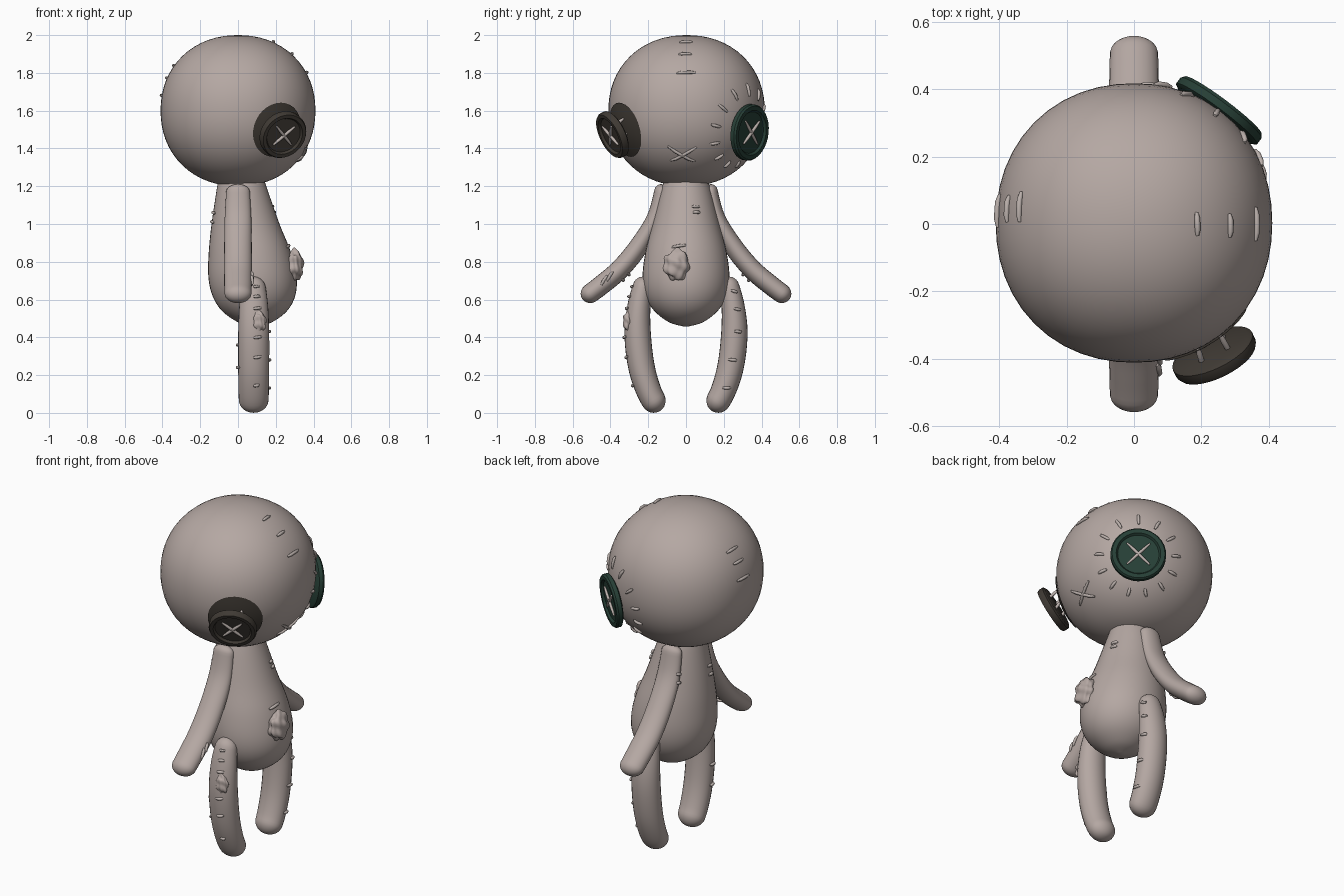
import bpy, bmesh
from math import sin, cos, pi, sqrt
from mathutils import Vector as V
from mathutils.bvhtree import BVHTree

old = bpy.data.objects.get("Cube")
if old:
    bpy.data.objects.remove(old)


def material(name, rgb):
    m = bpy.data.materials.new(name)
    m.use_nodes = True
    m.diffuse_color = (*rgb, 1)
    m.node_tree.nodes["Principled BSDF"].inputs["Base Color"].default_value = (*rgb, 1)
    return m


cloth = material("taupe cloth", (0.46, 0.39, 0.365))
thread = material("pale thread", (0.5, 0.44, 0.415))
brown = material("dark brown", (0.05, 0.042, 0.034))
green = material("dark green", (0.02, 0.05, 0.037))
trees = {}


def finish(name, bm, mat, angle=0.9):
    """Turn a bmesh into a smooth shaded object and keep its surface for stitching."""
    bmesh.ops.recalc_face_normals(bm, faces=bm.faces)
    trees[name] = BVHTree.FromBMesh(bm)
    mesh = bpy.data.meshes.new(name)
    bm.to_mesh(mesh)
    bm.free()
    ob = bpy.data.objects.new(name, mesh)
    bpy.context.collection.objects.link(ob)
    mesh.materials.append(mat)
    bpy.ops.object.select_all(action='DESELECT')
    bpy.context.view_layer.objects.active = ob
    ob.select_set(True)
    bpy.ops.object.shade_smooth_by_angle(angle=angle)


def loft(name, rings, mat, n=32, angle=0.9):
    """Skin a list of ellipses given as centre and two half axes."""
    bm = bmesh.new()
    loops = [[bm.verts.new(c + u * cos(2 * pi * i / n) + v * sin(2 * pi * i / n))
              for i in range(n)] for c, u, v in rings]
    for a, b in zip(loops, loops[1:]):
        for i in range(n):
            j = (i + 1) % n
            bm.faces.new((a[i], a[j], b[j], b[i]))
    bm.faces.new(loops[0])
    bm.faces.new(loops[-1])
    finish(name, bm, mat, angle)


def spline(rows, t):
    """Smooth interpolation through rows of values, t from 0 to 1."""
    s = t * (len(rows) - 1)
    i = min(int(s), len(rows) - 2)
    f = s - i
    near = (rows[max(0, min(len(rows) - 1, k))] for k in range(i - 1, i + 3))
    return [b + 0.5 * f * (c - a + f * (2 * a - 5 * b + 4 * c - d + f * (3 * (b - c) + d - a)))
            for a, b, c, d in zip(*near)]


def limb(name, side, x, rows, steps=40):
    """Stuffed limb: rows of y, z, thickness and width with rounded ends."""
    ts = [(1 - cos(pi * i / steps)) / 2 for i in range(steps + 1)]
    pts = [spline(rows, t) for t in ts]
    start, end = V(pts[0][:2]), V(pts[-1][:2])
    rings = []
    for i, (y, z, r, w) in enumerate(pts):
        a, b = pts[max(0, i - 1)], pts[min(steps, i + 1)]
        tangent = V((b[0] - a[0], b[1] - a[1])).normalized()
        s = min((V((y, z)) - start).length, (V((y, z)) - end).length)
        cap = max(0.02, sqrt(1 - max(0, 1 - s / r) ** 2))
        across = V((0, -tangent.y * side, tangent.x)) * r * cap
        rings.append((V((x, y * side, z)), V((w * cap, 0, 0)), across))
    loft(name, rings, cloth, 24)


# Head: slightly boxy ball
bm = bmesh.new()
bmesh.ops.create_uvsphere(bm, u_segments=48, v_segments=32, radius=1)
for v in bm.verts:
    k = sum(abs(q) ** 2.12 for q in v.co) ** (-1 / 2.12)
    v.co = V((v.co.x * 0.41, v.co.y * 0.414, v.co.z * 0.4)) * k + V((0, 0.003, 1.6))
finish("head", bm, cloth)

# Body: pear with a forward belly, rows of height, back, front, half width
profile = [(1.26, -0.1, 0.13, 0.105), (1.17, -0.115, 0.16, 0.135), (1.0, -0.14, 0.22, 0.177),
           (0.85, -0.155, 0.28, 0.215), (0.72, -0.157, 0.31, 0.23), (0.62, -0.135, 0.303, 0.215),
           (0.54, -0.085, 0.26, 0.168), (0.48, 0.0, 0.18, 0.09), (0.457, 0.08, 0.1, 0.01)]
body = []
for i in range(41):
    z, back, front, w = spline(profile, i / 40)
    body.append((V(((back + front) / 2, 0, z)), V(((front - back) / 2, 0, 0)), V((0, w, 0))))
loft("body", body, cloth, 40)

# Arms and legs
arm = [(0.125, 1.21, 0.035, 0.06), (0.165, 1.04, 0.04, 0.07), (0.245, 0.89, 0.05, 0.073),
       (0.345, 0.765, 0.052, 0.074), (0.45, 0.675, 0.052, 0.073), (0.548, 0.602, 0.05, 0.07)]
leg = [(0.215, 0.72, 0.05, 0.055), (0.247, 0.58, 0.06, 0.075), (0.256, 0.42, 0.07, 0.082),
       (0.235, 0.24, 0.07, 0.082), (0.19, 0.1, 0.066, 0.08), (0.135, 0.012, 0.062, 0.075)]
for word, side in (("left", 1), ("right", -1)):
    limb(word + "_arm", side, 0, arm)
    limb(word + "_leg", side, 0.083, leg)


# Stitches: short tubes, laid on a part's surface when one is given
threads = bpy.data.curves.new("stitches", 'CURVE')
threads.dimensions = '3D'
threads.bevel_depth = 0.0085
threads.bevel_resolution = 2
threads.use_fill_caps = True


def stitch(part, centre, along, length=0.06):
    along = V(along).normalized() * length
    line = threads.splines.new('POLY')
    line.points.add(4)
    for i, p in enumerate(line.points):
        co = V(centre) + along * (i / 4 - 0.5)
        if part:
            spot, normal = trees[part].find_nearest(co)[:2]
            co = spot + normal * (0.001 if i in (0, 4) else 0.004)
        p.co = (*co, 1)
        p.radius = 0.6 if i in (0, 4) else 1


def frame(normal):
    """Sideways and upward axes of a disc facing along normal."""
    n = V(normal).normalized()
    u = V((0, 0, 1)).cross(n).normalized()
    return n, u, n.cross(u)


def button(name, centre, normal, r, t, mat):
    n, u, v = frame(normal)
    shape = [(0.9, -1), (1, -0.6), (1, 0.5), (0.95, 1), (0.8, 1), (0.74, 0.4)]
    loft(name, [(centre + n * h * t, u * r * k, v * r * k) for k, h in shape], mat, 32, 0.6)
    for s in (1, -1):
        stitch(None, centre + n * t * 0.7, u * s + v, r * 1.15)
    return n, u, v


# Sewn-on button eye with a ring of radial stitches
eye = V((0.252, 0.336, 1.485))
n, u, v = button("left_button_eye", eye, (0.6, 0.8, -0.12), 0.15, 0.02, green)
for i in range(13):
    turn = 2 * pi * i / 13 + pi / 2
    ray = u * cos(turn) + v * sin(turn)
    stitch("head", eye + ray * 0.215 - n * 0.06, ray, 0.07)

# Round patch hugging the head under the loose eye
n, u, v = frame((0.53, -0.83, -0.2))
hub = V((0.208, -0.325, 1.495))
bm = bmesh.new()
bmesh.ops.create_circle(bm, cap_ends=True, segments=32, radius=0.15)
for k in range(4):
    middle = [f for f in bm.faces if len(f.verts) > 4]
    bmesh.ops.inset_region(bm, faces=middle, thickness=0.03, use_boundary=True)
for p in bm.verts:
    spot, normal = trees["head"].find_nearest(hub + u * p.co.x + v * p.co.y)[:2]
    p.co = spot + normal * 0.006
finish("eye_patch", bm, brown)

# Loose button eye hanging on threads
loose = V((0.238, -0.388, 1.473))
n, u, v = button("right_button_eye", loose, (0.4, -0.82, -0.4), 0.13, 0.022, brown)
for a in (-1, 1):
    for b in (-1, 1):
        tip = loose + (u * a + v * b) * 0.045
        root = trees["head"].find_nearest(tip + V((0, 0.02, 0.04)))[0]
        stitch(None, (tip + root) / 2, tip - root, (tip - root).length)

# Crossed mouth and the seams over the head
for s in (1, -1):
    stitch("head", (0.345, -0.02, 1.36), (0, 1, 0.8 * s), 0.185)
for x, y, z, size in ((0.19, 0, 1.97, 0.07), (0.285, -0.005, 1.9, 0.07), (0.36, 0, 1.8, 0.1),
                      (-0.33, 0.05, 1.83, 0.09), (-0.37, 0.045, 1.77, 0.08), (-0.4, 0.04, 1.68, 0.1)):
    stitch("head", (x, y, z), (-0.05, 1, 0), size)

# Body seams
for x, y, z, size in ((0.2, 0.06, 1.1, 0.05), (0.21, 0.065, 1.07, 0.05), (0.27, -0.04, 0.885, 0.08),
                      (-0.13, -0.04, 1.06, 0.05), (-0.13, -0.04, 1.01, 0.05)):
    stitch("body", (x, y, z), (0, 1, 0.1), size)

# Arm seams
for y, z in ((-0.405, 0.725), (-0.435, 0.705)):
    stitch("right_arm", (0.08, y, z), (0, 0.5, 1), 0.06)
for y, z in ((0.3, 0.73), (0.33, 0.7)):
    stitch("left_arm", (-0.02, y, z), (1, 0, 0), 0.05)
    stitch("right_arm", (0.02, -y, z), (1, 0, 0), 0.05)
for z in (1.07, 1.02):
    stitch("left_arm", (-0.08, 0.17, z), (0, 1, 0.3), 0.05)

# Leg seams
for z in (0.69, 0.63, 0.56, 0.4, 0.29, 0.12):
    stitch("right_leg", (0.11, -0.35, z), (1, 0, 0.1), 0.055)
for y, z in ((0.27, 0.65), (0.285, 0.55), (0.285, 0.43), (0.25, 0.28), (0.22, 0.13)):
    stitch("left_leg", (0.18, y, z), (0, 1, -0.1), 0.055)
for z in (0.36, 0.24):
    stitch("right_leg", (-0.01, -0.25, z), (0, 1, 0), 0.05)

ob = bpy.data.objects.new("stitches", threads)
bpy.context.collection.objects.link(ob)
threads.materials.append(thread)
bpy.ops.object.select_all(action='DESELECT')
bpy.context.view_layer.objects.active = ob
ob.select_set(True)
bpy.ops.object.convert(target='MESH')
bpy.ops.object.shade_smooth_by_angle(angle=0.9)

# Tufts of stuffing poking out of the belly and one leg
for name, centre, size in (("belly_stuffing", (0.3, -0.05, 0.78), (0.045, 0.066, 0.083)),
                           ("leg_stuffing", (0.11, -0.307, 0.48), (0.037, 0.025, 0.058))):
    bm = bmesh.new()
    bmesh.ops.create_icosphere(bm, subdivisions=4, radius=1)
    for p in bm.verts:
        x, y, z = p.co
        k = 1 + 0.1 * sin(7 * x + 2 * z) * sin(6 * y + 1) + 0.08 * sin(8 * z + 3 * y)
        p.co = V([c + s * q * k for c, s, q in zip(centre, size, p.co)])
    finish(name, bm, cloth)
